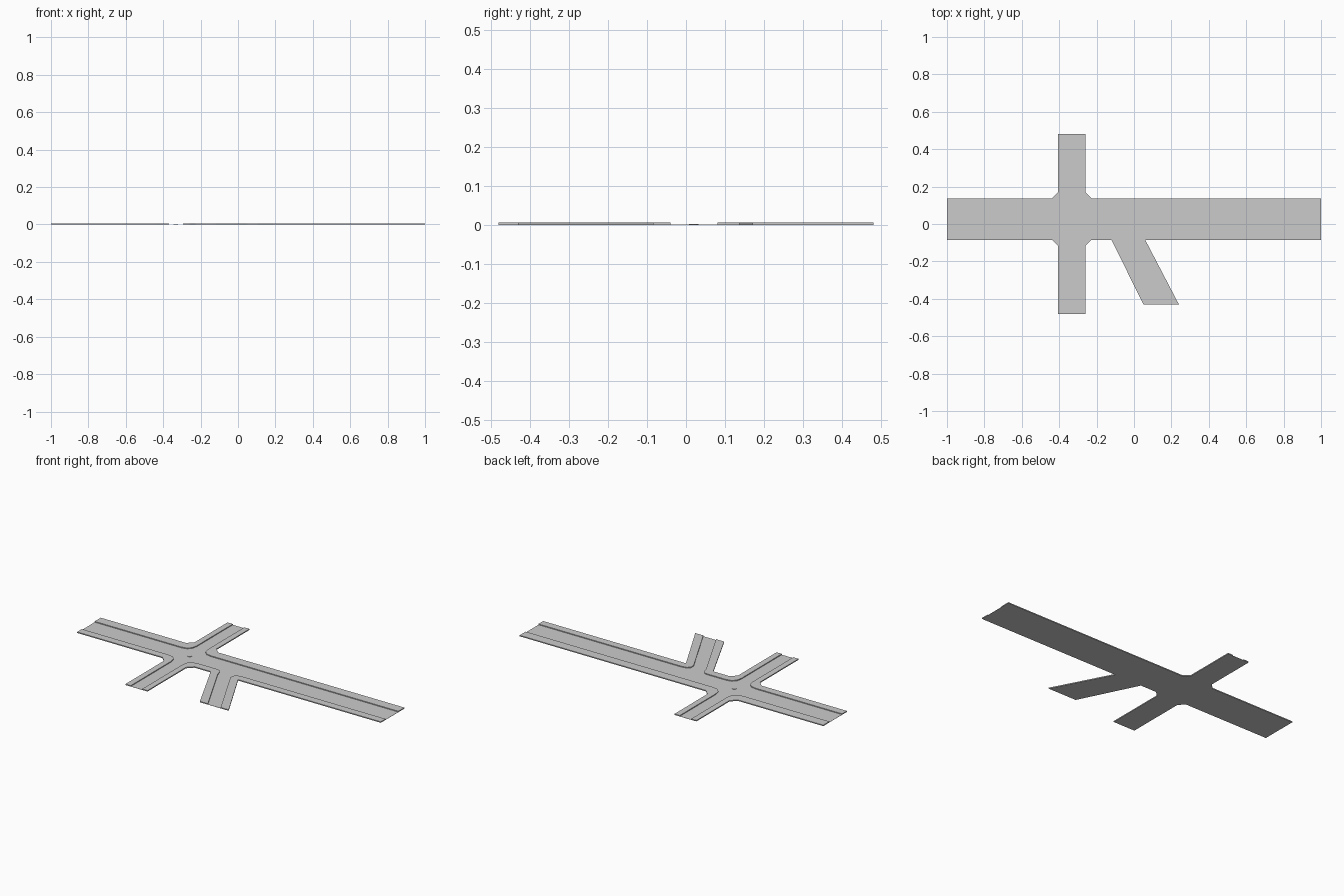
import bpy, bmesh, math

if "Cube" in bpy.data.objects:
    bpy.data.objects.remove(bpy.data.objects["Cube"])

CURB_H, ROAD_H = 0.006, 0.001


def prism(name, pts, z0, z1):
    """Extrude a flat outline from z0 up to z1."""
    bm = bmesh.new()
    low = bm.faces.new([bm.verts.new((x, y, z0)) for x, y in pts])
    top = bmesh.ops.extrude_face_region(bm, geom=[low], use_keep_orig=True)
    verts = [g for g in top["geom"] if isinstance(g, bmesh.types.BMVert)]
    bmesh.ops.translate(bm, verts=verts, vec=(0, 0, z1 - z0))
    bmesh.ops.recalc_face_normals(bm, faces=bm.faces)
    me = bpy.data.meshes.new(name)
    bm.to_mesh(me)
    bm.free()
    ob = bpy.data.objects.new(name, me)
    bpy.context.collection.objects.link(ob)
    return ob


def kerb(a, c, b, steps=3):
    """Rounded corner from a to b around control point c."""
    out = []
    for i in range(steps + 1):
        t = i / steps
        out.append(tuple((1 - t) ** 2 * p + 2 * t * (1 - t) * q + t * t * r
                         for p, q, r in zip(a, c, b)))
    return out


W, E = -0.37, -0.295            # cross street kerb lines
S, N = -0.04, 0.08              # main street kerb lines
OW, OE, OS, ON = -0.405, -0.26, -0.085, 0.137   # outer edges
R, C = 0.06, 0.033              # kerb radius, outer chamfer

# Each pavement: (name, kerb chain, outer chain back to the start),
# kerb chains run anticlockwise around the roadway
pavements = [
    ("pavement_southwest",
     [(-1, S)] + kerb((W - R, S), (W, S), (W, S - R)) + [(W, -0.48)],
     [(OW, -0.48), (OW, OS - C), (OW - C, OS), (-1, OS)]),
    ("pavement_south_middle",
     [(E, -0.48)] + kerb((E, S - R), (E, S), (E + R, S))
     + kerb((-0.105, S), (-0.08, S), (-0.07, -0.09)) + [(0.103, -0.43)],
     [(0.05, -0.43), (-0.12, OS), (OE + C, OS), (OE, OS - C), (OE, -0.48)]),
    ("pavement_southeast",
     [(0.187, -0.43)] + kerb((0.012, -0.09), (-0.005, S), (0.06, S)) + [(1, S)],
     [(1, OS), (0.06, OS), (0.24, -0.43)]),
    ("pavement_northeast",
     [(1, N)] + kerb((E + R, N), (E, N), (E, N + R)) + [(E, 0.48)],
     [(OE, 0.48), (OE, ON + C), (OE + C, ON), (1, ON)]),
    ("pavement_northwest",
     [(W, 0.48)] + kerb((W, N + R), (W, N), (W - R, N)) + [(-1, N)],
     [(-1, ON), (OW - C, ON), (OW, ON + C), (OW, 0.48)]),
]

# Raised pavements and the roadway between them
roadway = []
for name, inner, outer in pavements:
    prism(name, inner + outer, 0, CURB_H)
    roadway += inner
prism("roadway", roadway, 0, ROAD_H)

# Small round cover in the middle of the crossing
cover = [(-0.332 + 0.012 * math.cos(i * math.tau / 12),
          0.02 + 0.012 * math.sin(i * math.tau / 12)) for i in range(12)]
prism("drain_cover", cover, ROAD_H, 0.0025)
